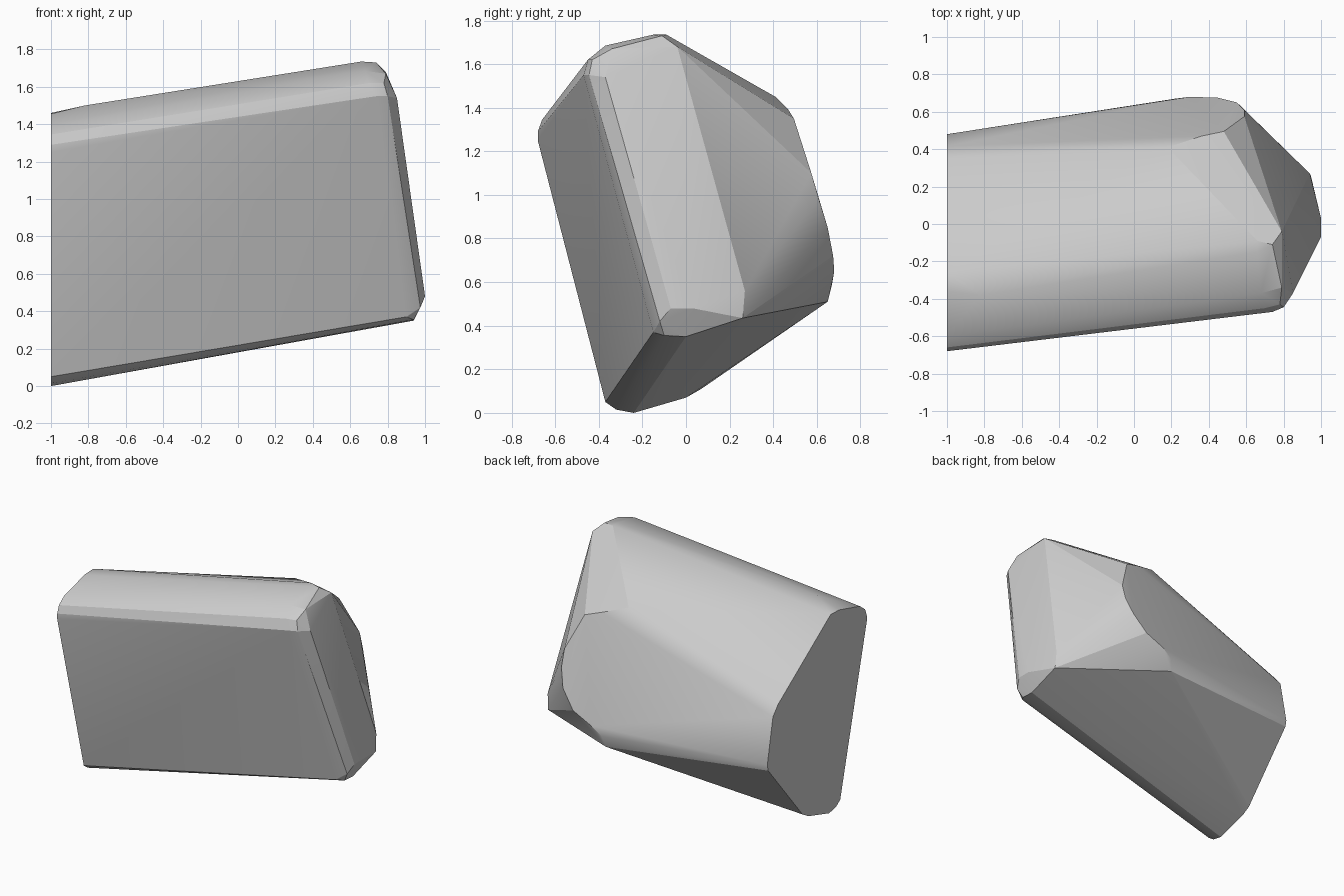
import bpy, bmesh

# Flat cut end at x = -1, as a (y, z) outline
cut_end = [(-.24, 0), (-.32, .015), (-.37, .05), (-.68, 1.25), (-.68, 1.29),
           (-.66, 1.345), (-.6, 1.39), (-.36, 1.455), (-.26, 1.46), (.355, 1.03),
           (.415, .96), (.48, .63), (.47, .585), (.07, .11), (0, .07)]

# Blunt end panel and its rounded rim
end_panel = [(.94, -.1, .355), (.94, 0, .35), (.945, .26, .435), (.9, -.15, .37),
             (.975, -.12, .42), (1, -.07, .48), (1, .03, .48), (.94, .27, .56),
             (.85, -.37, 1.54), (.74, -.47, 1.55), (.8, -.445, 1.55),
             (.78, -.43, 1.62), (.7, -.45, 1.62), (.79, -.34, 1.67)]

# Upper ridge and rear shoulder
ridge = [(-.82, -.38, 1.5), (.68, -.37, 1.685), (.66, -.15, 1.735), (.66, -.09, 1.735),
         (.74, -.11, 1.73), (.79, -.04, 1.68)]
shoulder = [(.18, .41, 1.45), (.36, .47, 1.39), (.48, .495, 1.35), (.59, .575, 1.1),
            (.59, .61, .98), (.55, .65, .85), (.45, .675, .72), (.3, .68, .65),
            (.22, .67, .59), (.2, .65, .51)]

# Stone body: convex skin over the two ends, ridge and shoulder
bm = bmesh.new()
for p in [(-1, y, z) for y, z in cut_end] + end_panel + ridge + shoulder:
    bm.verts.new(p)
hull = bmesh.ops.convex_hull(bm, input=bm.verts)
bmesh.ops.delete(bm, geom=[v for v in bm.verts if not v.link_faces], context='VERTS')
bmesh.ops.dissolve_limit(bm, angle_limit=.02, verts=bm.verts, edges=bm.edges)
bmesh.ops.recalc_face_normals(bm, faces=bm.faces)
mesh = bpy.data.meshes.new("stone_block")
bm.to_mesh(mesh)
bm.free()
stone = bpy.data.objects.new("stone_block", mesh)
bpy.context.collection.objects.link(stone)

# Soft rounded edges, crisp cut face
bpy.context.view_layer.objects.active = stone
stone.select_set(True)
bpy.ops.object.shade_smooth_by_angle(angle=.3)
